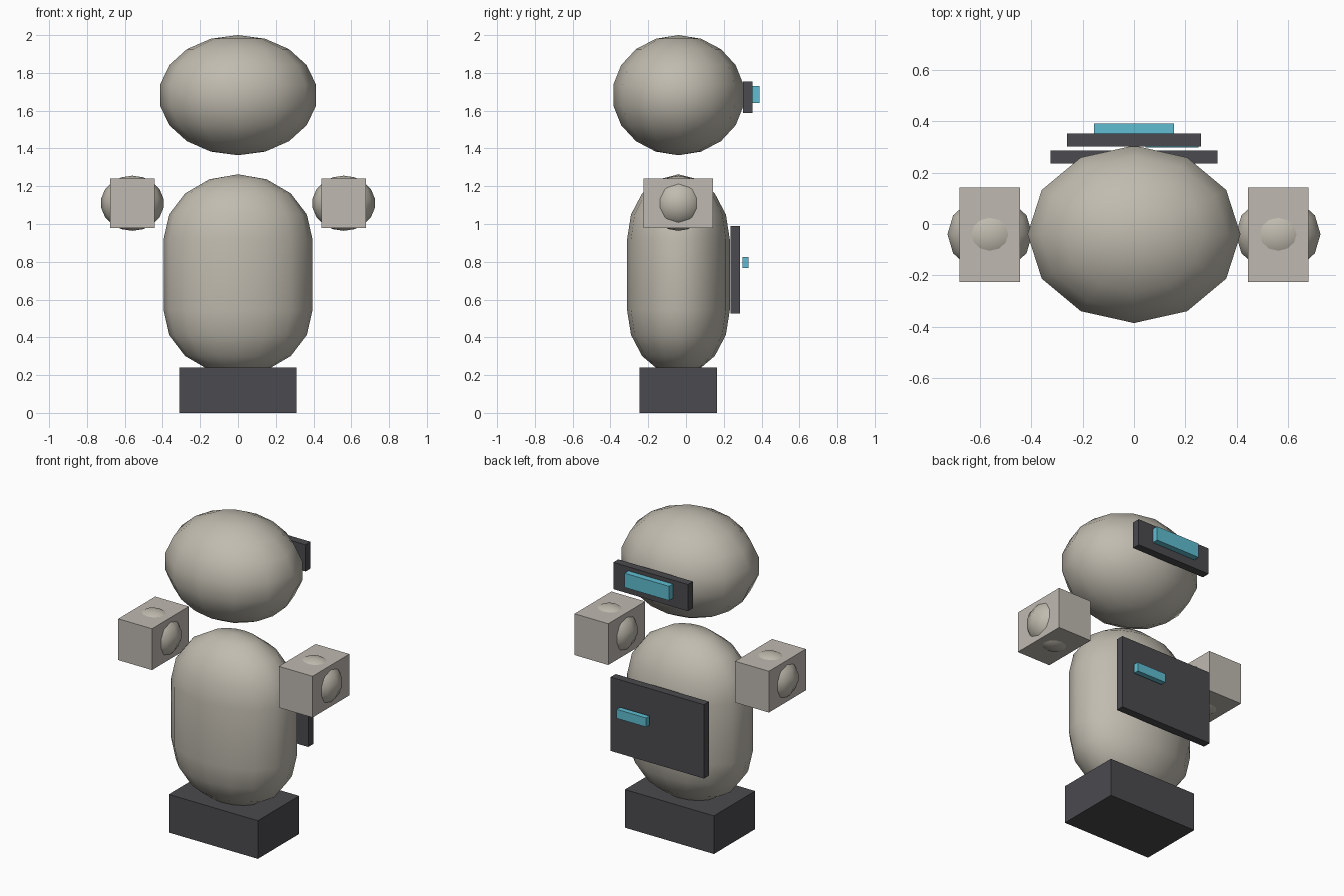
import bpy, bmesh, math
from mathutils import Matrix, Vector

cube = bpy.data.objects.get("Cube")
if cube:
    bpy.data.objects.remove(cube, do_unlink=True)

AXIS_Y = -0.04  # depth of the shared vertical axis


def material(name, rgb):
    mat = bpy.data.materials.new(name)
    mat.use_nodes = True
    mat.diffuse_color = (*rgb, 1)
    mat.node_tree.nodes["Principled BSDF"].inputs["Base Color"].default_value = (*rgb, 1)
    return mat


shell = material("warm grey shell", (0.53, 0.50, 0.43))
block = material("pale grey block", (0.52, 0.485, 0.44))
dark = material("charcoal", (0.07, 0.068, 0.077))
teal = material("teal light", (0.115, 0.51, 0.64))


def finish(name, bm, mat, smooth=False):
    mesh = bpy.data.meshes.new(name)
    bmesh.ops.recalc_face_normals(bm, faces=bm.faces)
    for face in bm.faces:
        face.smooth = smooth
    bm.to_mesh(mesh)
    bm.free()
    mesh.materials.append(mat)
    obj = bpy.data.objects.new(name, mesh)
    bpy.context.collection.objects.link(obj)
    return obj


def box(name, x, y, z, mat):
    """Box from (low, high) ranges on each axis."""
    bm = bmesh.new()
    bmesh.ops.create_cube(bm, size=1)
    ranges = (x, y, z)
    bmesh.ops.scale(bm, vec=[b - a for a, b in ranges], verts=bm.verts)
    bmesh.ops.translate(bm, vec=[(a + b) / 2 for a, b in ranges], verts=bm.verts)
    return finish(name, bm, mat)


def ellipsoid(name, centre, radii, mat):
    bm = bmesh.new()
    place = Matrix.Translation(centre) @ Matrix.Diagonal((*radii, 1))
    bmesh.ops.create_uvsphere(bm, u_segments=12, v_segments=9, radius=1, matrix=place)
    return finish(name, bm, mat, smooth=True)


def capsule(name, low, high, cap, rx, ry, mat, steps=4, segments=16):
    """Upright capsule with an elliptical section, spun from a half profile."""
    bm = bmesh.new()
    arc = [math.pi / 2 * i / steps for i in range(steps + 1)]
    profile = [(math.sin(a), high - cap + cap * math.cos(a)) for a in arc]
    profile += [(math.sin(a), low + cap - cap * math.cos(a)) for a in reversed(arc)]
    verts = [bm.verts.new((r, 0, z)) for r, z in profile]
    edges = [bm.edges.new(pair) for pair in zip(verts, verts[1:])]
    bmesh.ops.spin(bm, geom=verts + edges, cent=(0, 0, 0), axis=(0, 0, 1),
                   angle=math.tau, steps=segments)
    bmesh.ops.remove_doubles(bm, verts=bm.verts, dist=0.0005)
    bmesh.ops.scale(bm, vec=(rx, ry, 1), verts=bm.verts)
    bmesh.ops.translate(bm, vec=Vector((0, AXIS_Y, 0)), verts=bm.verts)
    return finish(name, bm, mat, smooth=True)


# Base, body and head
box("base", (-0.31, 0.31), (-0.245, 0.165), (0, 0.24), dark)
capsule("body", 0.2, 1.263, 0.345, 0.395, 0.272, shell)
ellipsoid("head", (0, AXIS_Y, 1.682), (0.42, 0.35, 0.318), shell)

# Shoulder balls pushed through hand blocks on both sides
for side, sign in (("left", 1), ("right", -1)):
    ellipsoid(side + "_shoulder", (sign * 0.56, AXIS_Y, 1.11), (0.167, 0.15, 0.146), shell)
    box(side + "_arm_block", sorted((sign * 0.442, sign * 0.677)),
        (-0.225, 0.142), (0.98, 1.24), block)

# Back panels and their lights
box("head_panel", (-0.26, 0.26), (0.302, 0.352), (1.587, 1.755), dark)
box("head_light", (-0.155, 0.155), (0.352, 0.39), (1.64, 1.73), teal)
box("back_panel", (-0.325, 0.325), (0.235, 0.285), (0.525, 0.99), dark)
box("back_light", (0.045, 0.25), (0.298, 0.332), (0.768, 0.825), teal)
